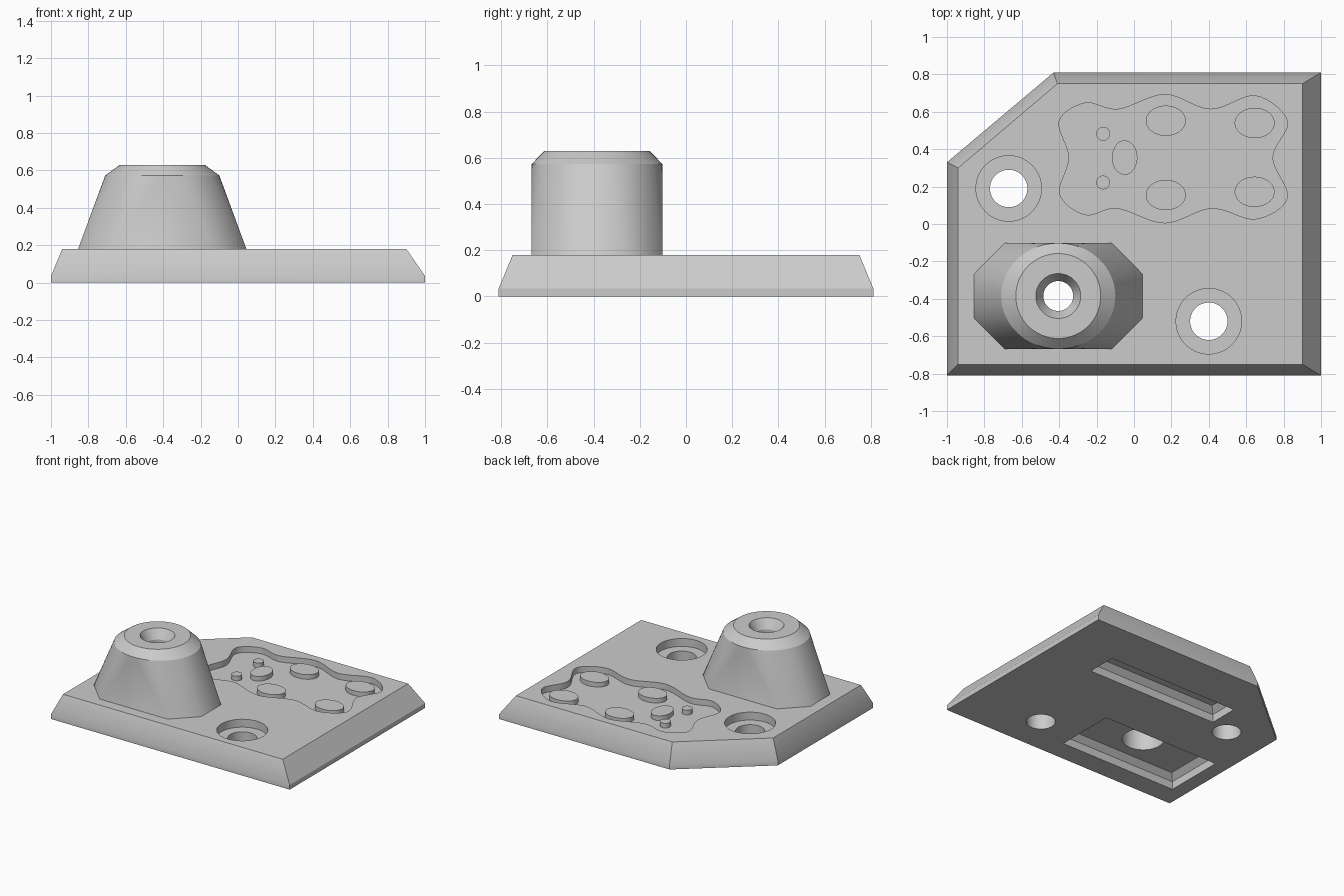
import bpy, bmesh
from math import sin, cos, pi, radians
from mathutils import Vector

if "Cube" in bpy.data.objects:
    bpy.data.objects.remove(bpy.data.objects["Cube"])

grey = bpy.data.materials.new("plain grey")
grey.use_nodes = True
COLOUR = (0.6, 0.6, 0.6, 1)
grey.diffuse_color = COLOUR
grey.node_tree.nodes["Principled BSDF"].inputs["Base Color"].default_value = COLOUR


def finish(name, bm):
    bmesh.ops.recalc_face_normals(bm, faces=bm.faces)
    mesh = bpy.data.meshes.new(name)
    bm.to_mesh(mesh)
    bm.free()
    mesh.materials.append(grey)
    ob = bpy.data.objects.new(name, mesh)
    bpy.context.collection.objects.link(ob)
    return ob


def loft(name, *levels):
    """Closed solid through (outline, height) levels of equal point count."""
    bm = bmesh.new()
    rings = [[bm.verts.new((x, y, z)) for x, y in pts] for pts, z in levels]
    for a, b in zip(rings, rings[1:]):
        for i in range(len(a)):
            j = (i + 1) % len(a)
            bm.faces.new((a[i], a[j], b[j], b[i]))
    bm.faces.new(rings[0][::-1])
    bm.faces.new(rings[-1])
    return finish(name, bm)


def ellipse(x, y, rx, ry=None, n=64):
    ry = ry or rx
    return [(x + rx * cos(2 * pi * i / n), y + ry * sin(2 * pi * i / n)) for i in range(n)]


def box(x0, x1, y0, y1, inset=0):
    x0, x1, y0, y1 = x0 + inset, x1 - inset, y0 + inset, y1 - inset
    return [(x0, y0), (x1, y0), (x1, y1), (x0, y1)]


def smooth_loop(pts, steps=8):
    """Closed Catmull-Rom curve through the points."""
    p = [Vector(q) for q in pts]
    out = []
    for i in range(len(p)):
        a, b, c, d = (p[(i + k) % len(p)] for k in (-1, 0, 1, 2))
        for s in range(steps):
            t = s / steps
            q = (2 * b + (c - a) * t + (2 * a - 5 * b + 4 * c - d) * t ** 2
                 + (3 * b - a - 3 * c + d) * t ** 3) / 2
            out.append((q.x, q.y))
    return out


def cut(ob, cutter):
    cutter.hide_render = True
    mod = ob.modifiers.new("cut", "BOOLEAN")
    mod.operation, mod.solver, mod.object = "DIFFERENCE", "EXACT", cutter
    bpy.context.view_layer.objects.active = ob
    bpy.ops.object.modifier_apply(modifier=mod.name)
    bpy.data.objects.remove(cutter)


def shade(ob, angle=30):
    bpy.ops.object.select_all(action="DESELECT")
    ob.select_set(True)
    bpy.context.view_layer.objects.active = ob
    bpy.ops.object.shade_smooth_by_angle(angle=radians(angle))


TOP, FLOOR, PAD_TOP = 0.18, 0.135, 0.17
CX, CY = -0.405, -0.385

# Base plate with sloped rim and one clipped corner
foot = [(-1, -.81), (1, -.81), (1, .81), (-.43, .81), (-1, .33)]
crown = [(-.94, -.75), (.9, -.75), (.9, .75), (-.41, .75), (-.94, .3)]
plate = loft("base_plate", (foot, 0), (foot, .035), (crown, TOP))

# Counterbored screw holes
for x, y in ((-.67, .19), (.4, -.52)):
    cut(plate, loft("hole", (ellipse(x, y, .1), -.1), (ellipse(x, y, .1), .3)))
    cut(plate, loft("counterbore", (ellipse(x, y, .175), .12), (ellipse(x, y, .175), .3)))

# Wavy recess in the top
wave = smooth_loop([(-.40, .55), (-.26, .647), (-.085, .613), (.165, .692), (.41, .613),
                    (.65, .685), (.82, .55), (.74, .355), (.82, .14), (.65, .027),
                    (.415, .085), (.165, .006), (-.09, .085), (-.26, .05), (-.397, .16),
                    (-.347, .355)])
cut(plate, loft("recess", (wave, FLOOR), (wave, .3)))

# Tapered slots in the underside
for r in ((-.51, .585, .235, .46), (-.89, .09, -.65, -.19)):
    cut(plate, loft("slot", (box(*r), -.1), (box(*r), .06), (box(*r, inset=.04), .1)))

# Boss: octagonal foot blending into a round, chamfered top
bm = bmesh.new()
octagon = [(sx * a, sy * b) for a, b in ((.45, .118), (.285, .284)) for sx in (-1, 1) for sy in (-1, 1)]
for pts, z in ((octagon, TOP), (ellipse(0, 0, .305, .283), .573), (ellipse(0, 0, .227), .63)):
    for x, y in pts:
        bm.verts.new((x + CX, y + CY, z))
bmesh.ops.convex_hull(bm, input=bm.verts)
bmesh.ops.dissolve_limit(bm, angle_limit=radians(.5), verts=bm.verts, edges=bm.edges)
boss = finish("boss", bm)

# Stepped bore through boss and plate, countersunk at the top
for ob in (plate, boss):
    wide = ellipse(CX, CY, .145)
    cut(ob, loft("lower_bore", (wide, -.1), (wide, .35)))
narrow = ellipse(CX, CY, .08)
cut(boss, loft("upper_bore", (narrow, .3), (narrow, .56), (ellipse(CX, CY, .12), .63),
               (ellipse(CX, CY, .12), .7)))
shade(plate)
shade(boss, 20)

# Raised oval pads and round studs inside the recess
pads = [(x, y, .107, .081) for x, y in ((.17, .552), (.645, .54), (.17, .155), (.645, .172))]
pads += [(-.05, .355, .068, .092), (-.165, .482, .037, .037), (-.165, .222, .037, .037)]
for i, (x, y, rx, ry) in enumerate(pads):
    e = ellipse(x, y, rx, ry, 48)
    shade(loft(f"recess_pad_{i + 1}", (e, FLOOR), (e, PAD_TOP)))
